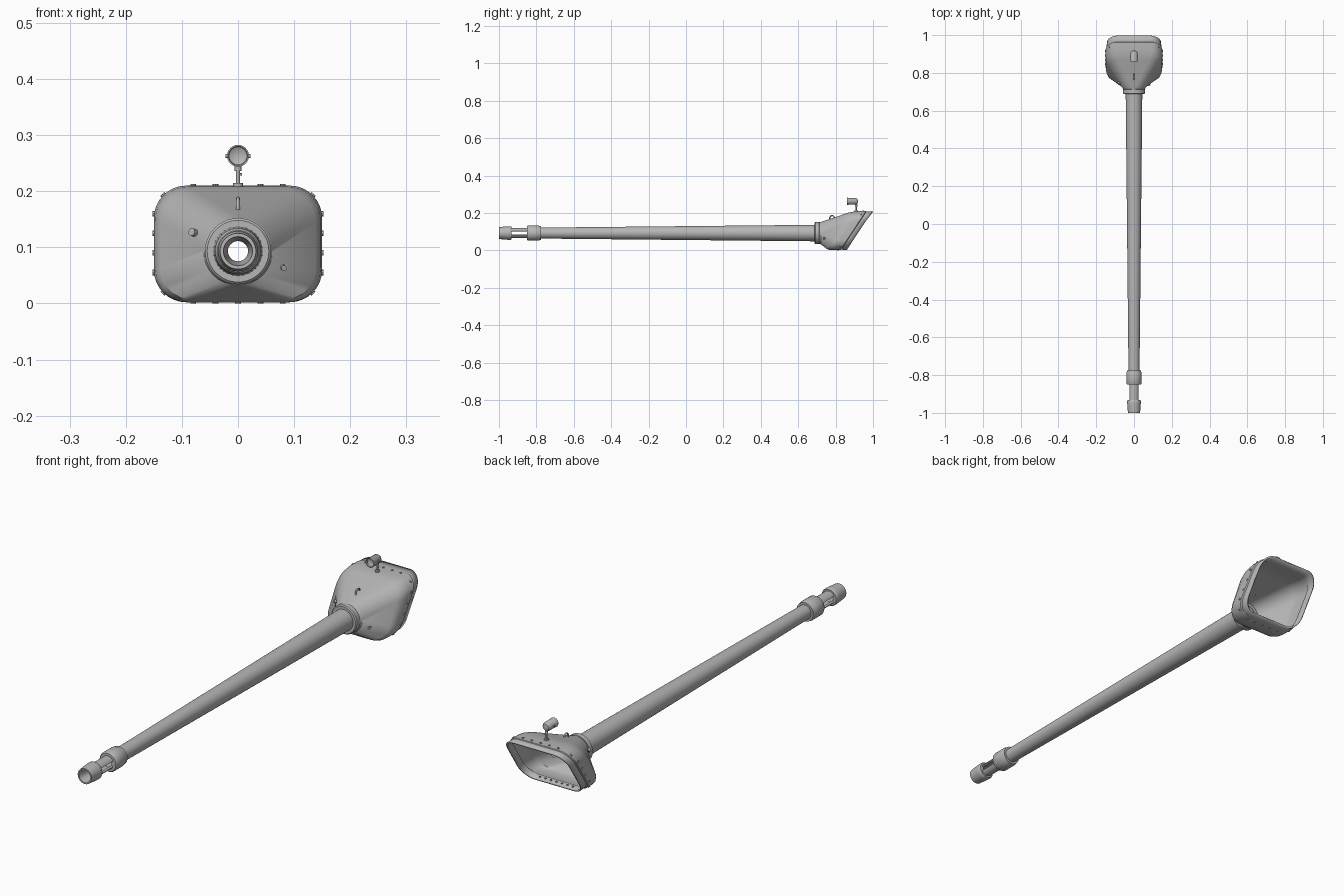
import bpy, bmesh, math
from mathutils import Vector

if "Cube" in bpy.data.objects:
    bpy.data.objects.remove(bpy.data.objects["Cube"])

AXIS_Z = 0.093
grey = bpy.data.materials.new("painted steel grey")
grey.diffuse_color = (0.47, 0.47, 0.47, 1)
grey.use_nodes = True
grey.node_tree.nodes["Principled BSDF"].inputs["Base Color"].default_value = grey.diffuse_color


def make(name, bm, angle=35):
    bmesh.ops.recalc_face_normals(bm, faces=bm.faces)
    me = bpy.data.meshes.new(name)
    bm.to_mesh(me)
    bm.free()
    ob = bpy.data.objects.new(name, me)
    bpy.context.collection.objects.link(ob)
    me.materials.append(grey)
    bpy.ops.object.select_all(action='DESELECT')
    ob.select_set(True)
    bpy.context.view_layer.objects.active = ob
    bpy.ops.object.shade_smooth_by_angle(angle=math.radians(angle))
    return ob


def bridge(bm, rings, closed_u=True, closed_v=False):
    """Quads between successive rings of vertices."""
    for i in range(len(rings) - (0 if closed_v else 1)):
        a, b = rings[i], rings[(i + 1) % len(rings)]
        for j in range(len(a) - (0 if closed_u else 1)):
            k = (j + 1) % len(a)
            bm.faces.new((a[j], a[k], b[k], b[j]))


def lathe(name, profile, x=0, z=AXIS_Z, closed=True, start=0, end=360, seg=32):
    """Turn (y, radius) points around an axis along y, fully or as a sector."""
    bm = bmesh.new()
    full = end - start == 360
    n = seg if full else seg + 1
    rings = []
    for i in range(n):
        a = math.radians(start + (end - start) * i / seg)
        rings.append([bm.verts.new((x + r * math.cos(a), y, z + r * math.sin(a)))
                      for y, r in profile])
    bridge(bm, rings, closed_u=closed, closed_v=full)
    if not full:
        bm.faces.new(rings[0])
        bm.faces.new(rings[-1])
    bmesh.ops.remove_doubles(bm, verts=bm.verts, dist=1e-5)
    return make(name, bm)


def rod(name, p, q, r, seg=12):
    """Capped cylinder from p to q."""
    p, q = Vector(p), Vector(q)
    d = q - p
    bm = bmesh.new()
    bmesh.ops.create_cone(bm, cap_ends=True, segments=seg, radius1=r, radius2=r, depth=d.length)
    m = d.to_track_quat('Z', 'Y').to_matrix().to_4x4()
    m.translation = (p + q) / 2
    bm.transform(m)
    return make(name, bm)


# Barrel: tapered tube with a closed breech end inside the mantlet
lathe("barrel", [(-0.80, 0.020), (-0.80, 0.029), (0.69, 0.044), (0.72, 0.044), (0.72, 0.020)])

# Muzzle brake: rear collar, open-sided bridge and front ring
lathe("brake_collar", [(-0.85, 0.018), (-0.85, 0.037), (-0.843, 0.041), (-0.79, 0.041),
                       (-0.783, 0.038), (-0.775, 0.038), (-0.775, 0.018)])
for label, a in (("upper", 25), ("lower", 205)):
    lathe("brake_bridge_" + label, [(-0.94, 0.019), (-0.94, 0.027), (-0.845, 0.027), (-0.845, 0.019)],
          start=a, end=a + 130, seg=14)
lathe("brake_front_ring", [(-1.0, 0.026), (-1.0, 0.032), (-0.95, 0.036), (-0.937, 0.036),
                           (-0.932, 0.033), (-0.932, 0.018), (-0.945, 0.018)])

# Neck collar where the barrel enters the mantlet
lathe("neck_collar", [(0.688, 0.040), (0.688, 0.055), (0.692, 0.059), (0.712, 0.059),
                      (0.716, 0.056), (0.722, 0.056), (0.722, 0.040)], seg=40)

SLANT = 0.66


def section(hx, hz, r, y, zc, slant, n=9):
    """Rounded rectangle lying in a plane that leans back with height."""
    pts = []
    for q in range(4):
        sx, sz = ((1, 1), (-1, 1), (-1, -1), (1, -1))[q]
        for i in range(n):
            a = math.radians(90 * q + 90 * i / (n - 1))
            px = sx * (hx - r) + r * math.cos(a)
            pz = zc + sz * (hz - r) + r * math.sin(a)
            pts.append(Vector((px, y + slant * (pz - zc), pz)))
    return pts


# Mantlet: hollow shell from round neck to slanted rounded opening
SECTIONS = [
    (0.0565, 0.0565, 0.0564, 0.705, AXIS_Z, 0),
    (0.061, 0.060, 0.0585, 0.722, AXIS_Z, 0.03),
    (0.138, 0.098, 0.058, 0.812, 0.104, 0.57),
    (0.147, 0.103, 0.058, 0.835, 0.105, 0.61),
    (0.150, 0.104, 0.058, 0.860, 0.106, 0.64),
    (0.150, 0.104, 0.058, 0.893, 0.106, SLANT),
    (0.145, 0.1015, 0.056, 0.897, 0.106, SLANT),
    (0.144, 0.104, 0.056, 0.928, 0.106, SLANT),
]
bm = bmesh.new()
bridge(bm, [[bm.verts.new(p) for p in section(*s)] for s in SECTIONS])
bmesh.ops.remove_doubles(bm, verts=bm.verts, dist=1e-6)
mantlet = make("mantlet", bm, 30)
mod = mantlet.modifiers.new("plate thickness", 'SOLIDIFY')
mod.thickness = 0.007
mod.offset = -1

# Bolts around the mounting flange of the mantlet
bolts = []
for z in (0.055, 0.09, 0.125, 0.16):
    bolts += [((s * 0.149, z), (s, 0)) for s in (-1, 1)]
for x in (-0.08, -0.04, 0, 0.04, 0.08):
    bolts += [((x, 0.209), (0, 1)), ((x, 0.003), (0, -1))]
for sx in (-1, 1):
    for sz in (-1, 1):
        d = Vector((sx, sz)).normalized()
        bolts.append(((sx * 0.092 + d.x * 0.057, 0.106 + sz * 0.046 + d.y * 0.057), d))
for (x, z), (dx, dz) in bolts:
    y = 0.88 + SLANT * (z - 0.106)
    rod("flange_bolt", (x - dx * 0.003, y, z - dz * 0.003),
        (x + dx * 0.0035, y, z + dz * 0.0035), 0.005, 8)

# Sight port and coaxial gun port on the sloping front
port = Vector((0.077, 0.748, 0.066))
out = Vector((0.35, -1, -0.2)).normalized()
rod("gun_port", port - out * 0.01, port + out * 0.008, 0.009, 16)
rod("gun_port_tip", port, port + out * 0.016, 0.005)
sight = Vector((-0.081, 0.745, 0.127))
out = Vector((-0.6, -0.8, 0.2)).normalized()
rod("sight_port", sight - out * 0.006, sight + out * 0.003, 0.007, 16)

# Lifting hook: curved rod on the crown
curve = bpy.data.curves.new("lifting_hook", 'CURVE')
curve.dimensions = '3D'
curve.bevel_depth = 0.0035
curve.bevel_resolution = 2
curve.use_fill_caps = True
sp = curve.splines.new('POLY')
path = [(0.768, 0.160), (0.768, 0.175), (0.773, 0.184), (0.782, 0.187), (0.790, 0.183), (0.793, 0.176)]
sp.points.add(len(path) - 1)
for pt, (y, z) in zip(sp.points, path):
    pt.co = (0, y, z, 1)
curve.materials.append(grey)
bpy.context.collection.objects.link(bpy.data.objects.new("lifting_hook", curve))

# Searchlight: open drum on a thin post
LZ = 0.263
lathe("lamp_drum", [(0.875, 0.0), (0.866, 0.016), (0.860, 0.017), (0.860, 0.0195), (0.866, 0.0195),
                    (0.868, 0.0185), (0.908, 0.0185), (0.916, 0.013), (0.919, 0.0)],
      z=LZ, closed=False, seg=24)
rod("lamp_post", (0, 0.910, 0.205), (0, 0.910, 0.25), 0.0035)
rod("lamp_foot", (0, 0.910, 0.207), (0, 0.910, 0.215), 0.009)
rod("lamp_clamp", (0, 0.910, 0.236), (0, 0.910, 0.246), 0.006)
rod("lamp_pivot", (-0.022, 0.889, LZ), (0.022, 0.889, LZ), 0.0035)
rod("post_screw", (0, 0.910, 0.23), (0.007, 0.910, 0.23), 0.002)

# Bolt heads on the inside lower lip
for i in range(7):
    x = -0.075 + 0.025 * i
    rod("inner_lip_bolt", (x, 0.845, 0.008), (x, 0.845, 0.014), 0.004, 8)
